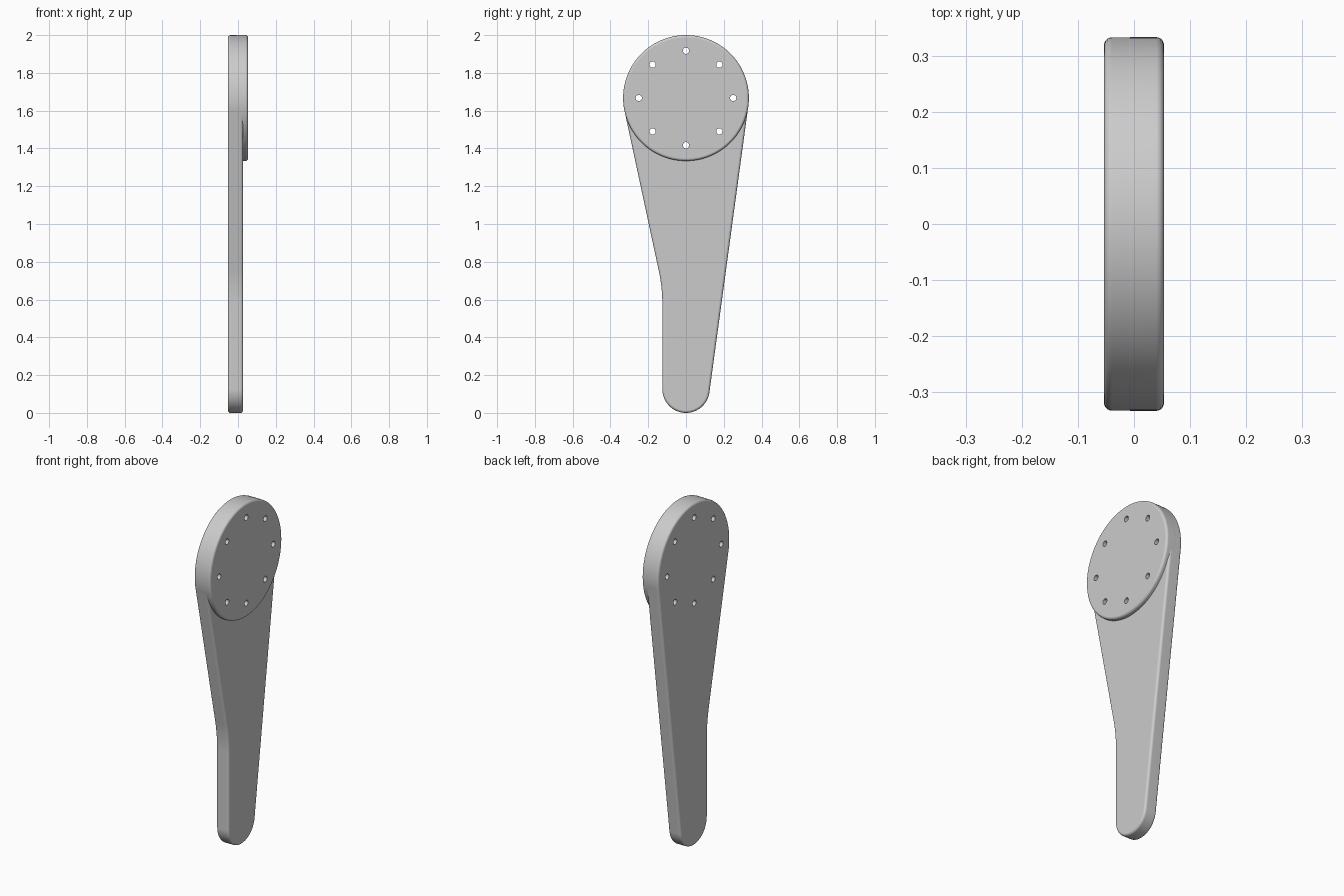
import bpy, bmesh
from math import sin, cos, asin, radians, pi, tau, hypot, tan
from mathutils import Matrix

if "Cube" in bpy.data.objects:
    bpy.data.objects.remove(bpy.data.objects["Cube"])

R, CZ = 0.333, 1.667             # round head: radius and centre height
r = 0.125                        # rounded foot: radius and centre height
BACK, ARM_FRONT, DISC_FRONT = -0.0535, 0.027, 0.0535

grey = bpy.data.materials.new("plain grey")
grey.use_nodes = True
color = (0.6, 0.6, 0.6, 1)
grey.diffuse_color = color
grey.node_tree.nodes["Principled BSDF"].inputs["Base Color"].default_value = color


def arc(cy, cz, radius, a0, a1, n):
    return [(cy + radius * cos(a0 + (a1 - a0) * i / n),
             cz + radius * sin(a0 + (a1 - a0) * i / n)) for i in range(n + 1)]


def add_object(name, bm):
    bmesh.ops.recalc_face_normals(bm, faces=bm.faces)
    mesh = bpy.data.meshes.new(name)
    bm.to_mesh(mesh)
    bm.free()
    mesh.materials.append(grey)
    obj = bpy.data.objects.new(name, mesh)
    bpy.context.collection.objects.link(obj)
    return obj


def slab(name, profile, x0, x1):
    """Extrude a (y, z) outline along x."""
    bm = bmesh.new()
    face = bm.faces.new([bm.verts.new((x0, y, z)) for y, z in profile])
    out = bmesh.ops.extrude_face_region(bm, geom=[face])
    verts = [v for v in out["geom"] if isinstance(v, bmesh.types.BMVert)]
    bmesh.ops.translate(bm, vec=(x1 - x0, 0, 0), verts=verts)
    return add_object(name, bm)


# Arm outline: foot arc, straight tangent, head arc, then the bent side
lean = asin((R - r) / (CZ - r))
bend = radians(12.1)
head_r = R - 0.0004
touch_y, touch_z = -head_r * cos(bend), CZ - head_r * sin(bend)
corner_z = touch_z - (-r - touch_y) / tan(bend)
fillet_r = 0.85
fillet_z = corner_z - fillet_r * tan(bend / 2)
outline = arc(0, r, r, -pi, -lean, 40)
outline += arc(0, CZ, head_r, -lean, pi + bend, 96)
outline += arc(-r - fillet_r, fillet_z, fillet_r, bend, 0, 8)
arm = slab("arm", outline, BACK, ARM_FRONT)

# Raised round head
disc = slab("head_disc", arc(0, CZ, R, 0, tau, 128)[:-1], -0.02, DISC_FRONT)

# Ring of bolt holes
bm = bmesh.new()
for i in range(8):
    a = tau * i / 8
    place = Matrix.Translation((0, 0.25 * cos(a), CZ + 0.25 * sin(a))) @ Matrix.Rotation(pi / 2, 4, "Y")
    bmesh.ops.create_cone(bm, cap_ends=True, segments=24, radius1=0.0165,
                          radius2=0.0165, depth=0.4, matrix=place)
holes = add_object("hole_cutter", bm)
holes.hide_render = True
holes.hide_set(True)

# Round the rims, drill the holes, then shade
for obj in (arm, disc):
    bevel = obj.modifiers.new("rounded rim", "BEVEL")
    bevel.width = 0.014
    bevel.segments = 5
    bevel.limit_method = "ANGLE"
    bevel.angle_limit = radians(60)
    drill = obj.modifiers.new("bolt holes", "BOOLEAN")
    drill.operation = "DIFFERENCE"
    drill.solver = "EXACT"
    drill.object = holes
    bpy.ops.object.select_all(action="DESELECT")
    obj.select_set(True)
    bpy.context.view_layer.objects.active = obj
    for name in [m.name for m in obj.modifiers]:
        bpy.ops.object.modifier_apply(modifier=name)
    bpy.ops.object.shade_smooth_by_angle(angle=radians(35))
    normals = obj.modifiers.new("flat faces", "WEIGHTED_NORMAL")
    normals.keep_sharp = True

bpy.data.objects.remove(holes)
